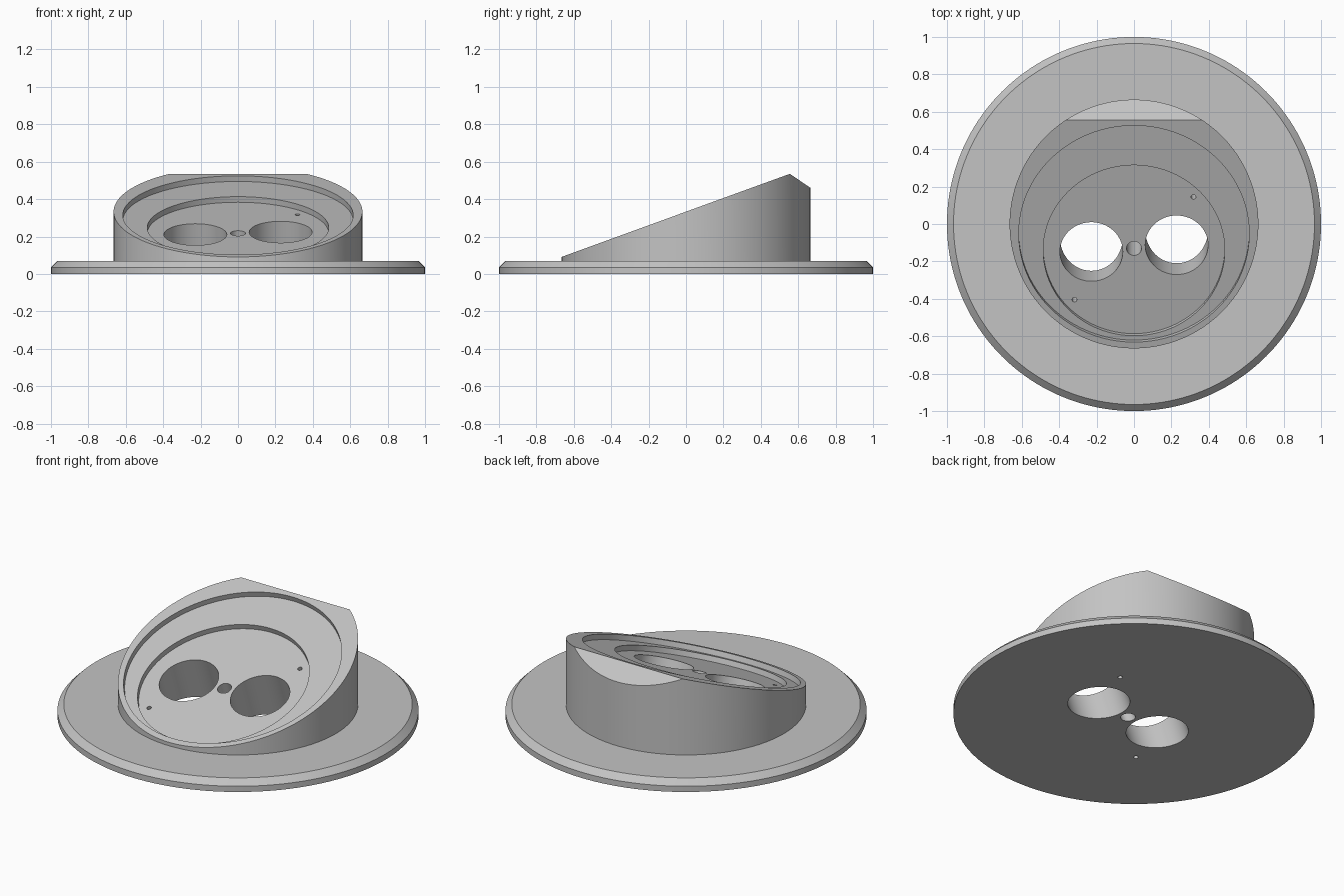
import bpy, bmesh, math
from mathutils import Matrix, Vector

cube = bpy.data.objects.get("Cube")
if cube:
    bpy.data.objects.remove(cube, do_unlink=True)

TILT = math.radians(20)
# Local frame of the sloping face: origin on the slope above the centre
SLOPE = Matrix.Translation((0, 0, 0.333)) @ Matrix.Rotation(TILT, 4, 'X')

grey = bpy.data.materials.new("plain_grey")
grey.use_nodes = True
grey.diffuse_color = (0.55, 0.55, 0.55, 1)
grey.node_tree.nodes["Principled BSDF"].inputs["Base Color"].default_value = grey.diffuse_color


def add_object(name, bm):
    bmesh.ops.recalc_face_normals(bm, faces=bm.faces)
    mesh = bpy.data.meshes.new(name)
    bm.to_mesh(mesh)
    bm.free()
    mesh.materials.append(grey)
    obj = bpy.data.objects.new(name, mesh)
    bpy.context.collection.objects.link(obj)
    return obj


def cylinder(bm, r_low, r_high, z_low, z_high, sides=128, at=(0, 0), frame=Matrix()):
    place = frame @ Matrix.Translation((at[0], at[1], (z_low + z_high) / 2))
    bmesh.ops.create_cone(bm, cap_ends=True, segments=sides, radius1=r_low,
                          radius2=r_high, depth=z_high - z_low, matrix=place)


def combine(target, other, operation):
    mod = target.modifiers.new(operation, 'BOOLEAN')
    mod.operation = operation
    mod.solver = 'EXACT'
    mod.object = other
    bpy.context.view_layer.objects.active = target
    bpy.ops.object.modifier_apply(modifier=mod.name)
    bpy.data.objects.remove(other, do_unlink=True)


# Round plate with a bevelled upper rim
bm = bmesh.new()
cylinder(bm, 1, 1, 0, 0.07, sides=160)
rim = [e for e in bm.edges if all(v.co.z > 0.06 for v in e.verts)]
bmesh.ops.bevel(bm, geom=rim, offset=0.035, segments=1, affect='EDGES')
base = add_object("tilted_mount", bm)

# Pedestal sliced by the slope and by the rear chamfer
bm = bmesh.new()
cylinder(bm, 0.665, 0.665, 0.03, 0.8, sides=160)
slices = [(SLOPE.translation, SLOPE.to_3x3() @ Vector((0, 0, 1))),
          (Vector((0, 0.555, 0.535)), Vector((0, 0.56, 0.83)))]
for point, normal in slices:
    cut = bmesh.ops.bisect_plane(bm, geom=bm.verts[:] + bm.edges[:] + bm.faces[:],
                                 plane_co=point, plane_no=normal, clear_outer=True)
    edges = [g for g in cut["geom_cut"] if isinstance(g, bmesh.types.BMEdge)]
    bmesh.ops.contextual_create(bm, geom=edges)
combine(base, add_object("pedestal", bm), 'UNION')

# Two stepped round recesses sunk square to the slope
CENTRE = -0.162
for radius, v, depth in [(0.616, -0.056, 0.032), (0.485, CENTRE, 0.064)]:
    bm = bmesh.new()
    cylinder(bm, radius, radius, -depth, 0.4, at=(0, v), frame=SLOPE)
    combine(base, add_object("recess_cutter", bm), 'DIFFERENCE')

# Through holes: centre hole, and mirrored pairs of large and screw holes
bm = bmesh.new()
cylinder(bm, 0.04, 0.04, -0.8, 0.2, sides=48, at=(0, CENTRE), frame=SLOPE)
for side in (1, -1):
    for u, v, radius, sides in [(0.228, 0.019, 0.168, 96), (0.318, 0.292, 0.013, 24)]:
        cylinder(bm, radius, radius, -0.8, 0.2, sides=sides,
                 at=(side * u, CENTRE + side * v), frame=SLOPE)
combine(base, add_object("hole_cutter", bm), 'DIFFERENCE')

# Smooth round walls with crisp edges
bpy.ops.object.select_all(action='DESELECT')
base.select_set(True)
bpy.context.view_layer.objects.active = base
bpy.ops.object.shade_smooth_by_angle(angle=math.radians(25))
